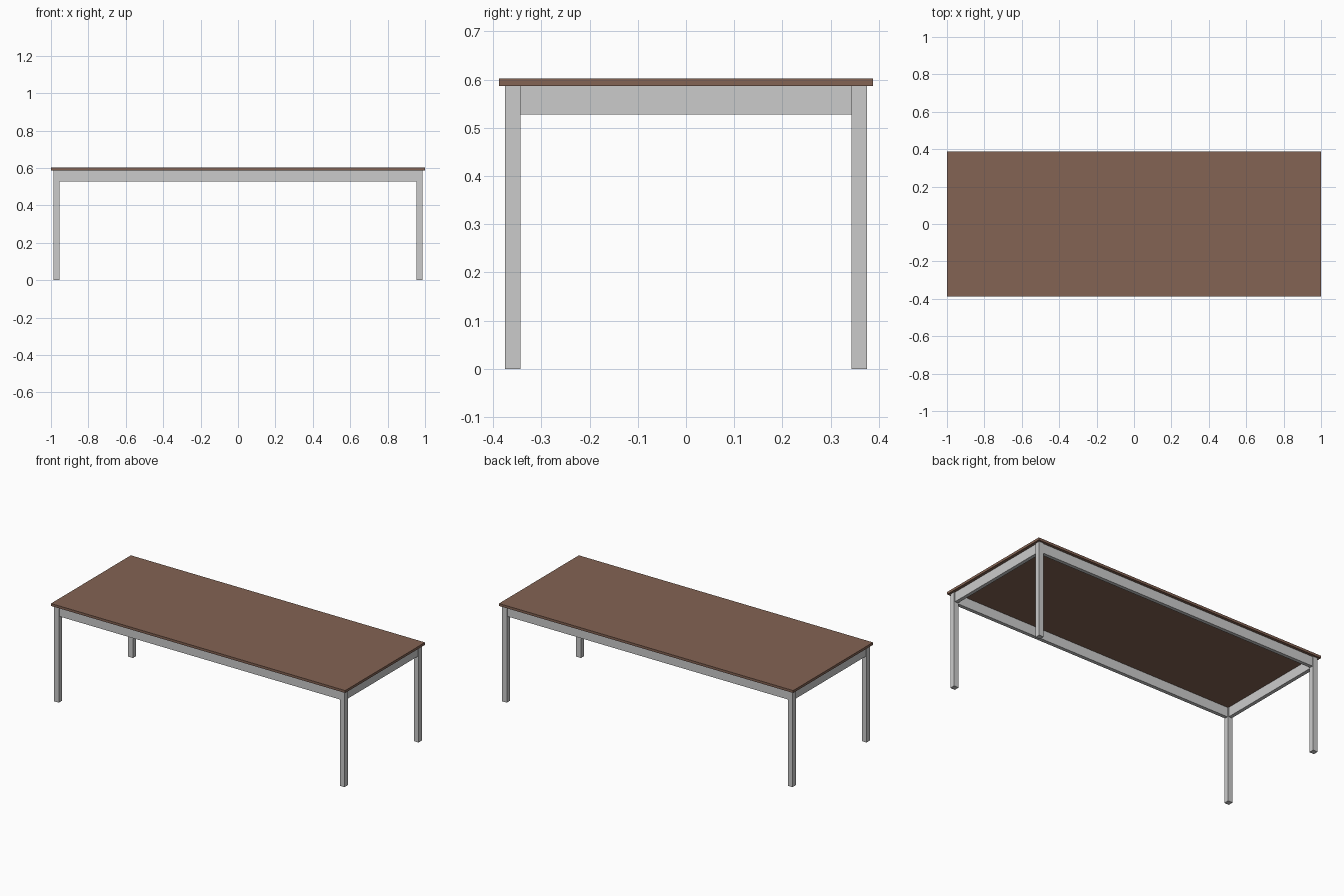
import bpy

if "Cube" in bpy.data.objects:
    bpy.data.objects.remove(bpy.data.objects["Cube"])

TOP_Z, UNDER_Z, RAIL_Z = 0.602, 0.587, 0.528
LEG_X, LEG_Y, LEG_W = 0.971, 0.3595, 0.032
RAIL_T = 0.022


def box(name, size, centre):
    bpy.ops.mesh.primitive_cube_add(size=1, location=centre)
    ob = bpy.context.object
    ob.name = name
    ob.scale = size
    bpy.ops.object.transform_apply(location=False, rotation=False, scale=True)
    return ob


# Wooden tabletop
top = box("tabletop", (2.0, 0.775, TOP_Z - UNDER_Z), (0, 0, (TOP_Z + UNDER_Z) / 2))
wood = bpy.data.materials.new("brown_wood")
wood.diffuse_color = (0.23, 0.125, 0.087, 1)
wood.use_nodes = True
wood.node_tree.nodes["Principled BSDF"].inputs["Base Color"].default_value = wood.diffuse_color
top.data.materials.append(wood)

# Four square legs
for sy, fb in ((-1, "front"), (1, "back")):
    for sx, lr in ((-1, "left"), (1, "right")):
        box(f"{fb}_{lr}_leg", (LEG_W, LEG_W, UNDER_Z),
            (sx * LEG_X, sy * LEG_Y, UNDER_Z / 2))

# Apron rails between the legs
rail_h, rail_mid = UNDER_Z - RAIL_Z, (UNDER_Z + RAIL_Z) / 2
for s, fb, lr in ((-1, "front", "left"), (1, "back", "right")):
    box(f"{fb}_rail", (2 * LEG_X - LEG_W, RAIL_T, rail_h), (0, s * LEG_Y, rail_mid))
    box(f"{lr}_rail", (RAIL_T, 2 * LEG_Y - LEG_W, rail_h), (s * LEG_X, 0, rail_mid))
